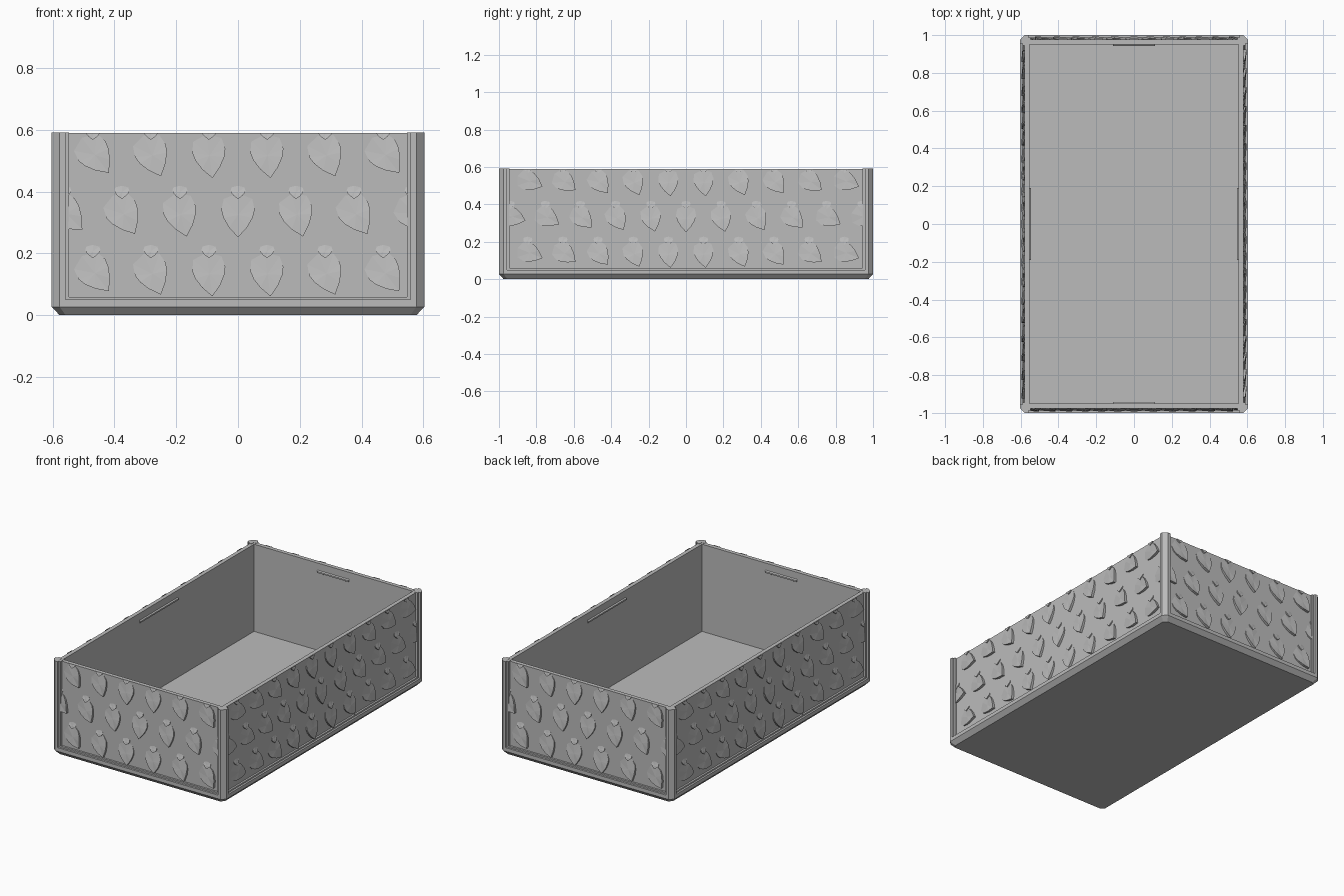
import bpy, bmesh, math
from mathutils import Matrix, Vector

if "Cube" in bpy.data.objects:
    bpy.data.objects.remove(bpy.data.objects["Cube"])

grey = bpy.data.materials.new("plain grey")
grey.use_nodes = True
grey.diffuse_color = (0.5, 0.5, 0.5, 1)
grey.node_tree.nodes["Principled BSDF"].inputs["Base Color"].default_value = (0.5, 0.5, 0.5, 1)

HX, HY, TOP = 0.603, 1.0, 0.59      # outer half sizes and height
PANEL = 0.024                       # panel recess behind the frame
WALL = 0.049                        # inner wall face behind the frame


def finish(bm, name, normals=True):
    bmesh.ops.remove_doubles(bm, verts=bm.verts, dist=1e-5)
    if normals:
        bmesh.ops.recalc_face_normals(bm, faces=bm.faces)
    mesh = bpy.data.meshes.new(name)
    bm.to_mesh(mesh)
    bm.free()
    obj = bpy.data.objects.new(name, mesh)
    mesh.materials.append(grey)
    bpy.context.collection.objects.link(obj)
    return obj


def ring(bm, inset, cut, z):
    # rectangle with cut corners
    x, y = HX - inset, HY - inset
    pts = [(x - cut, -y), (x, cut - y), (x, y - cut), (x - cut, y),
           (cut - x, y), (-x, y - cut), (-x, cut - y), (cut - x, -y)]
    return [bm.verts.new((px, py, z)) for px, py in pts]


def prism(bm, points, z0, z1):
    low = [bm.verts.new((x, y, z0)) for x, y in points]
    high = [bm.verts.new((x, y, z1)) for x, y in points]
    bm.faces.new(low[::-1])
    bm.faces.new(high)
    for i in range(len(low)):
        j = (i + 1) % len(low)
        bm.faces.new((low[i], low[j], high[j], high[i]))


# Tray: chamfered base, stepped rim, walls and floor in one loft
bm = bmesh.new()
steps = [(0.025, 0.02, 0), (0, 0.025, 0.027), (0, 0.025, 0.05), (0.012, 0.02, 0.05),
         (0.012, 0.02, 0.059), (PANEL, 0.01, 0.059), (PANEL, 0.01, TOP),
         (WALL, 0, TOP), (WALL, 0, 0.04)]
rings = [ring(bm, *s) for s in steps]
bm.faces.new(rings[0][::-1])
bm.faces.new(rings[-1])
for a, b in zip(rings, rings[1:]):
    for i in range(8):
        j = (i + 1) % 8
        bm.faces.new((a[i], a[j], b[j], b[i]))
finish(bm, "tray")

# Corner posts with a stepped edge strip, measured inward from the corner
half = [(0.025, 0), (0.044, 0), (0.044, 0.012), (0.056, 0.012), (0.056, 0.036)]
profile = half + [(0.036, 0.036)] + [(b, a) for a, b in reversed(half)]
for sx, side in ((1, "left"), (-1, "right")):
    for sy, end in ((1, "back"), (-1, "front")):
        bm = bmesh.new()
        prism(bm, [(sx * (HX - a), sy * (HY - b)) for a, b in profile], 0.04, TOP + 0.002)
        finish(bm, f"{end}_{side}_post")

# Pointed scale: (across, up, height), right half from the tip to the top
SCALE = [(0, -0.085, 0.016), (0.029, -0.053, 0.015), (0.047, -0.022, 0.011),
         (0.054, 0.004, 0.006), (0.046, 0.04, 0), (0, 0.058, 0)]


def add_scale(bm, u, z, angle, wide=1, tall=1, rise=1):
    outline = SCALE + [(-a, b, h) for a, b, h in SCALE[-2:0:-1]]
    ca, sa = math.cos(angle), math.sin(angle)

    def put(a, b, h):
        a, b = a * wide, b * tall
        return bm.verts.new((u + a * ca - b * sa, -h, z + a * sa + b * ca))

    top = [put(a, b, h * rise) for a, b, h in outline]
    base = [put(a, b, -0.004) for a, b, h in outline]
    peak = put(0, -0.012, 0.009 * rise)
    for i in range(len(top)):
        j = (i + 1) % len(top)
        bm.faces.new((top[i], top[j], peak))
        bm.faces.new((base[i], base[j], top[j], top[i]))


def scale_panel(name, half_width, distance, turn):
    # staggered rows; scales lean more the further they are from the middle
    bm = bmesh.new()
    pitch = 0.188
    for row in range(3):
        shift = 0 if row == 1 else 0.5
        for k in range(-6, 6):
            step = k + shift
            u, z = step * pitch, 0.145 + 0.1915 * row
            if abs(u) > half_width + 0.09:
                continue
            add_scale(bm, u, z, abs(step) * math.radians(15))
            add_scale(bm, u, z + 0.065, 0, 0.45, 0.3, 0.6)
    bmesh.ops.recalc_face_normals(bm, faces=bm.faces)
    # trim to the frame opening
    for co, no in (((half_width, 0, 0), (1, 0, 0)), ((-half_width, 0, 0), (-1, 0, 0)),
                   ((0, 0, TOP), (0, 0, 1)), ((0, 0, 0.059), (0, 0, -1))):
        bmesh.ops.bisect_plane(bm, geom=bm.verts[:] + bm.edges[:] + bm.faces[:],
                               plane_co=co, plane_no=no, clear_outer=True)
    bm.transform(Matrix.Rotation(turn, 4, "Z") @ Matrix.Translation((0, -distance, 0)))
    finish(bm, name, normals=False)


def inner_ridge(name, half_length, distance, turn):
    # small wedge catch on the inside of a wall
    bm = bmesh.new()
    section = [(-0.004, 0.525), (0.008, 0.532), (0.008, 0.541), (-0.004, 0.548)]
    ends = [[bm.verts.new((u, d - distance, z)) for d, z in section]
            for u in (-half_length, half_length)]
    for end in ends:
        bm.faces.new(end)
    for i in range(4):
        j = (i + 1) % 4
        bm.faces.new((ends[0][i], ends[0][j], ends[1][j], ends[1][i]))
    bm.transform(Matrix.Rotation(turn, 4, "Z"))
    finish(bm, name)


# Four decorated sides
for i, side in enumerate(("front", "left", "back", "right")):
    turn = i * math.pi / 2
    across, out, catch = (HX, HY, 0.11) if i % 2 == 0 else (HY, HX, 0.19)
    scale_panel(f"{side}_scales", across - 0.055, out - PANEL, turn)
    inner_ridge(f"{side}_inner_ridge", catch, out - WALL, turn)
